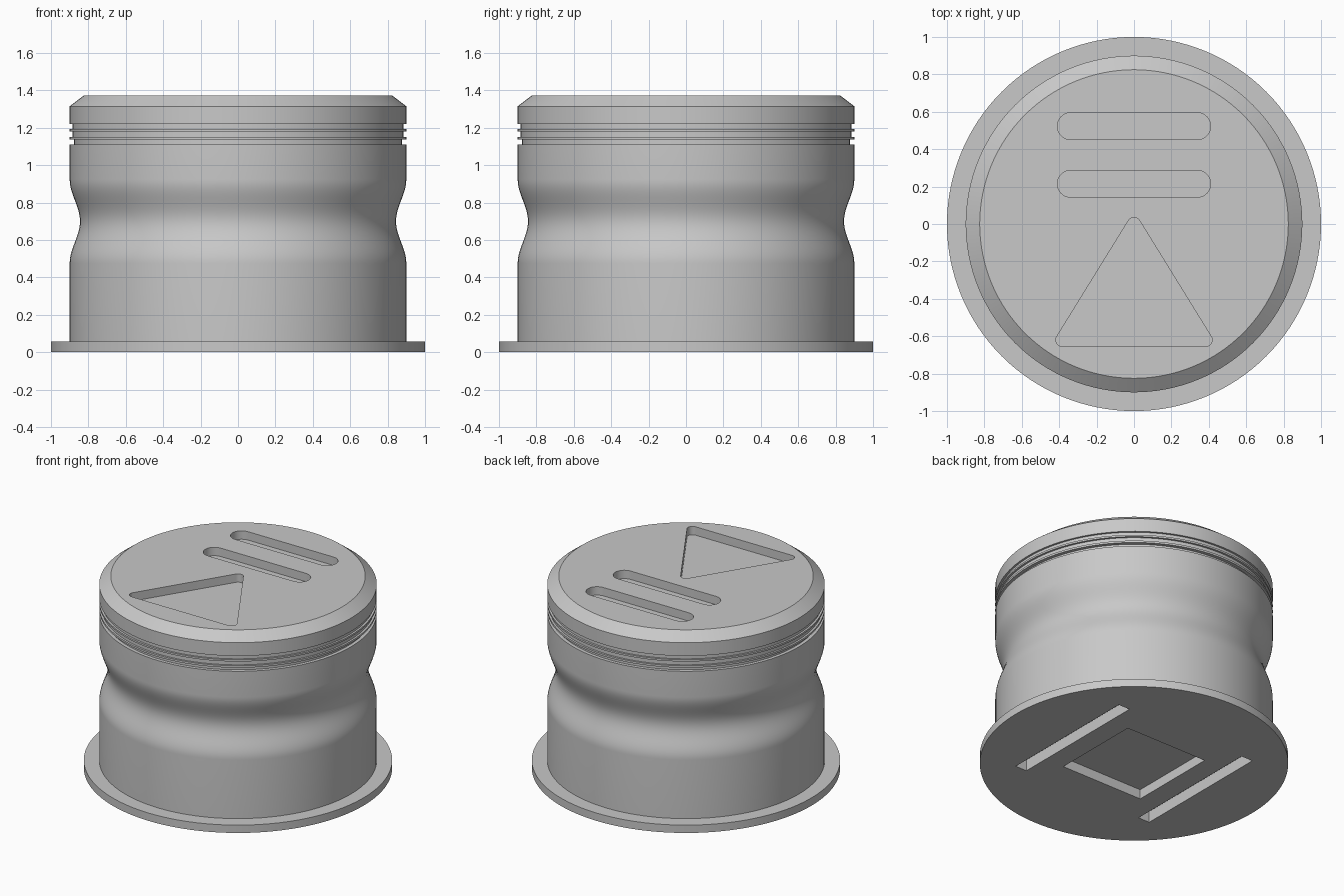
import bpy
import bmesh
from math import pi, cos, sin, radians
from mathutils import Vector
from mathutils.geometry import convex_hull_2d

cube = bpy.data.objects.get("Cube")
if cube:
    bpy.data.objects.remove(cube, do_unlink=True)

SEGMENTS = 128
TOP = 1.372

# One plain grey for the whole part
grey = bpy.data.materials.new("plain_grey")
grey.use_nodes = True
grey.diffuse_color = (0.58, 0.58, 0.58, 1)
grey.node_tree.nodes["Principled BSDF"].inputs["Base Color"].default_value = grey.diffuse_color


def make_object(name, bm):
    bmesh.ops.recalc_face_normals(bm, faces=bm.faces)
    mesh = bpy.data.meshes.new(name)
    bm.to_mesh(mesh)
    bm.free()
    mesh.materials.append(grey)
    obj = bpy.data.objects.new(name, mesh)
    bpy.context.collection.objects.link(obj)
    return obj


def lathe(name, profile):
    """Closed solid of revolution from (radius, height) points."""
    bm = bmesh.new()
    rings = []
    for r, z in profile:
        rings.append([bm.verts.new((r * cos(2 * pi * i / SEGMENTS),
                                    r * sin(2 * pi * i / SEGMENTS), z))
                      for i in range(SEGMENTS)])
    for low, high in zip(rings, rings[1:]):
        for i in range(SEGMENTS):
            j = (i + 1) % SEGMENTS
            bm.faces.new((low[i], low[j], high[j], high[i]))
    bm.faces.new(rings[0])
    bm.faces.new(rings[-1])
    return make_object(name, bm)


def rounded_prism(name, centres, radius, z0, z1):
    """Prism whose outline is the hull of circles around the centres."""
    steps = 32 if radius else 1
    pts = [Vector((x + radius * cos(2 * pi * k / steps),
                   y + radius * sin(2 * pi * k / steps)))
           for x, y in centres for k in range(steps)]
    outline = [pts[i] for i in convex_hull_2d(pts)]
    bm = bmesh.new()
    face = bm.faces.new([bm.verts.new((p.x, p.y, z0)) for p in outline])
    ext = bmesh.ops.extrude_face_region(bm, geom=[face])
    new_verts = [v for v in ext["geom"] if isinstance(v, bmesh.types.BMVert)]
    bmesh.ops.translate(bm, verts=new_verts, vec=(0, 0, z1 - z0))
    return make_object(name, bm)


def box_corners(cx, half_x, half_y):
    return [(cx + sx * half_x, sy * half_y) for sx in (-1, 1) for sy in (-1, 1)]


# Flange, body wall and smooth waist
profile = [(1, 0), (1, 0.056), (0.9, 0.056)]
WAIST_STEPS = 28
for i in range(WAIST_STEPS + 1):
    t = 2 * i / WAIST_STEPS - 1
    profile.append((0.9 - 0.055 * (0.5 + 0.5 * cos(pi * t)), 0.7 + 0.225 * t))

# Three grooves below the rim, each cut to its own depth
for inner, low, high in ((0.876, 1.11, 1.136), (0.886, 1.15, 1.18), (0.886, 1.193, 1.22)):
    profile += [(0.9, low), (inner, low), (inner, high), (0.9, high)]

# Rim and chamfered top
profile += [(0.9, 1.315), (0.825, TOP)]
body = lathe("canister_body", profile)

# Recesses in the top: two slots and a rounded triangle
floor, above = TOP - 0.06, TOP + 0.1
cutters = [rounded_prism("top_slot_cutter", [(-0.338, y), (0.338, y)], 0.072, floor, above)
           for y in (0.215, 0.523)]
cutters.append(rounded_prism("triangle_cutter", [(0, 0), (-0.383, -0.62), (0.383, -0.62)],
                             0.035, floor, above))

# Recesses underneath: a square between two straight slots
cutters.append(rounded_prism("square_cutter", box_corners(0, 0.325, 0.325), 0, -0.1, 0.068))
for x in (-0.52, 0.52):
    cutters.append(rounded_prism("bottom_slot_cutter", box_corners(x, 0.045, 0.52), 0, -0.1, 0.08))

bpy.ops.object.select_all(action="DESELECT")
body.select_set(True)
bpy.context.view_layer.objects.active = body
for cutter in cutters:
    mod = body.modifiers.new("recess", "BOOLEAN")
    mod.operation = "DIFFERENCE"
    mod.solver = "EXACT"
    mod.object = cutter
    bpy.ops.object.modifier_apply(modifier=mod.name)
    bpy.data.objects.remove(cutter, do_unlink=True)

bpy.ops.object.shade_smooth_by_angle(angle=radians(30))
